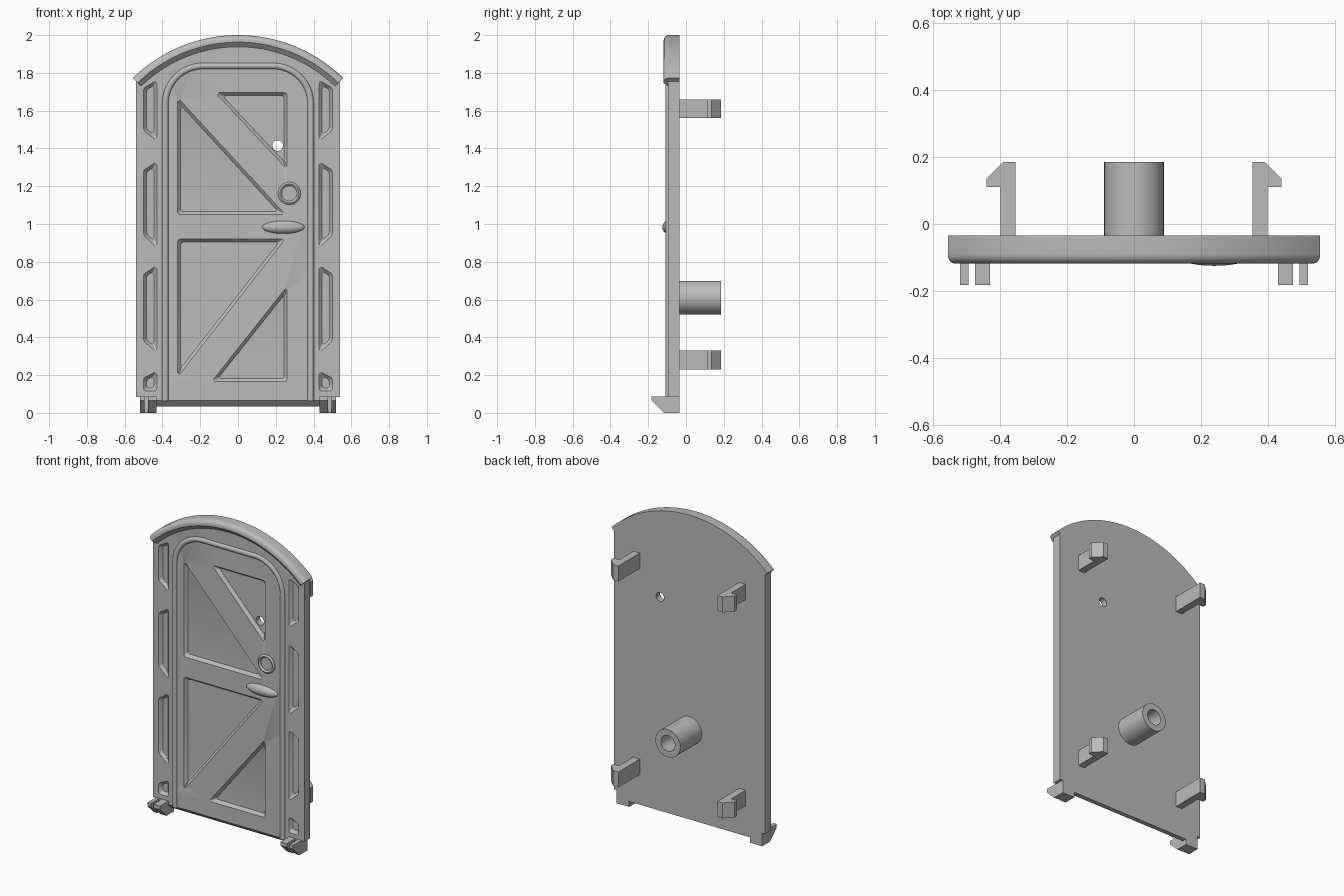
import bpy, bmesh, math
from mathutils import Vector

cube = bpy.data.objects.get("Cube")
if cube:
    bpy.data.objects.remove(cube, do_unlink=True)

COLOR = (0.5, 0.5, 0.5, 1)
grey = bpy.data.materials.new("light grey plastic")
grey.use_nodes = True
grey.diffuse_color = COLOR
grey.node_tree.nodes["Principled BSDF"].inputs["Base Color"].default_value = COLOR

FRONT, BACK = -0.095, -0.035
ARC_Z = 1.203          # centre height of the roof arc


def select(ob):
    bpy.ops.object.select_all(action='DESELECT')
    ob.select_set(True)
    bpy.context.view_layer.objects.active = ob


def finish(name, bm, smooth=False):
    bmesh.ops.recalc_face_normals(bm, faces=bm.faces[:])
    me = bpy.data.meshes.new(name)
    bm.to_mesh(me)
    bm.free()
    me.materials.append(grey)
    ob = bpy.data.objects.new(name, me)
    bpy.context.collection.objects.link(ob)
    if smooth:
        select(ob)
        bpy.ops.object.shade_smooth_by_angle(angle=math.radians(35))
    return ob


def loft(name, rings, closed=False, smooth=False, round_corners=0):
    """Skin equal-length closed rings; cap the ends or join them in a loop."""
    bm = bmesh.new()
    loops = [[bm.verts.new(p) for p in ring] for ring in rings]
    n = len(loops[0])
    pairs = list(zip(loops, loops[1:])) + ([(loops[-1], loops[0])] if closed else [])
    for a, b in pairs:
        for i in range(n):
            j = (i + 1) % n
            bm.faces.new((a[i], a[j], b[j], b[i]))
    if not closed:
        bm.faces.new(loops[0])
        bm.faces.new(loops[-1])
    if round_corners:
        ends = set(loops[0]), set(loops[-1])
        edges = [e for e in bm.edges if not any(set(e.verts) <= s for s in ends)]
        bmesh.ops.bevel(bm, geom=edges, offset=round_corners, segments=3,
                        profile=0.5, affect='EDGES')
    return finish(name, bm, smooth)


def prism(name, pts, axis, lo, hi):
    """Extrude a 2D outline along one axis."""
    def at(p, t):
        q = list(p)
        q.insert("xyz".index(axis), t)
        return q
    return loft(name, [[at(p, t) for p in pts] for t in (lo, hi)])


def lathe(name, profile, x, z, steps=48, closed=True):
    """Spin a closed (radius, y) profile about an axis along y."""
    rings = []
    for k in range(steps):
        a = math.tau * k / steps
        rings.append([(x + r * math.cos(a), y, z + r * math.sin(a)) for r, y in profile])
    return loft(name, rings, closed=True, smooth=True)


def offset(pts, d):
    """Move every side of a convex counter-clockwise outline inward by d."""
    out = []
    for i, p in enumerate(pts):
        p, a, b = Vector(p), Vector(pts[i - 1]), Vector(pts[(i + 1) % len(pts)])
        u, v = (p - a).normalized(), (b - p).normalized()
        n1, n2 = Vector((-u.y, u.x)), Vector((-v.y, v.x))
        out.append(p + (n1 + n2) * d / (1 + n1.dot(n2)))
    return out


def cut(target, cutter):
    cutter.hide_render = True
    select(target)
    mod = target.modifiers.new("cut", 'BOOLEAN')
    mod.operation, mod.solver, mod.object = 'DIFFERENCE', 'EXACT', cutter
    bpy.ops.object.modifier_apply(modifier=mod.name)
    bpy.data.objects.remove(cutter, do_unlink=True)


def recess(target, pts, depth=0.02):
    """Sink a sloped-wall pocket into the front face."""
    area = sum(pts[i - 1][0] * p[1] - p[0] * pts[i - 1][1] for i, p in enumerate(pts))
    if area < 0:
        pts = pts[::-1]
    rings = [[(p.x, FRONT + s, p.y) for p in offset(pts, s * 0.8)]
             for s in (-0.01, depth)]
    cut(target, loft("pocket_cutter", rings, round_corners=0.012))


# Door panel with arched top and narrower foot
half = math.asin(0.54 / 0.775)
outline = [(-0.54, 0.085), (-0.52, 0.085), (-0.52, 0.035),
           (0.52, 0.035), (0.52, 0.085), (0.54, 0.085)]
for k in range(41):
    a = half * (1 - k / 20)
    outline.append((0.775 * math.sin(a), ARC_Z + 0.775 * math.cos(a)))
panel = prism("door_panel", outline, "y", FRONT, BACK)

# Sloped lower front edge
cut(panel, prism("sill_cutter", [(-0.115, 0.085), (-0.045, 0.015), (-0.115, 0.015)],
                 "x", -0.6, 0.6))

# Triangular pockets on the door
for tri in ([(-0.32, 1.67), (-0.32, 1.05), (0.25, 1.05)],
            [(-0.12, 1.695), (0.26, 1.695), (0.26, 1.29)],
            [(-0.32, 0.92), (0.25, 0.92), (-0.32, 0.19)],
            [(-0.14, 0.165), (0.26, 0.165), (0.26, 0.67)]):
    recess(panel, tri)

# Side slots: (inner bottom, inner top, outer bottom, outer top)
for ib, it, ob_, ot in ((1.44, 1.76, 1.495, 1.72), (0.875, 1.33, 0.94, 1.285),
                        (0.32, 0.78, 0.38, 0.735), (0.115, 0.22, 0.115, 0.185)):
    for s in (-1, 1):
        recess(panel, [(s * 0.43, ib), (s * 0.5, ob_), (s * 0.5, ot), (s * 0.43, it)])

# Peep hole right through the panel
circle = [(0.21 + 0.028 * math.cos(math.tau * k / 32),
           1.415 + 0.028 * math.sin(math.tau * k / 32)) for k in range(32)]
cut(panel, prism("hole_cutter", circle, "y", -0.2, 0.1))
select(panel)
bpy.ops.object.shade_smooth_by_angle(angle=math.radians(25))

# Curved roof rim with rounded front edge
profile = [(0.735, BACK), (0.735, FRONT), (0.76, -0.118)]
for k in range(7):
    a = math.pi / 2 * k / 6
    profile.append((0.769 + 0.028 * math.sin(a), -0.09 - 0.028 * math.cos(a)))
profile.append((0.797, BACK))
half = math.asin(0.557 / 0.797)
rings = []
for k in range(49):
    a = half * (k / 24 - 1)
    rings.append([(r * math.sin(a), y, ARC_Z + r * math.cos(a)) for r, y in profile])
loft("roof_rim", rings, smooth=True)

# Rounded rib framing the door
path = [(-0.385, 0.062)]
for cx, start in ((-0.185, math.pi), (0.185, math.pi / 2)):
    for k in range(13):
        a = start - math.pi / 2 * k / 12
        path.append((cx + 0.2 * math.cos(a), 1.637 + 0.2 * math.sin(a)))
path.append((0.385, 0.062))
curve = bpy.data.curves.new("door_frame_rib", 'CURVE')
curve.dimensions = '3D'
curve.bevel_depth, curve.bevel_resolution, curve.use_fill_caps = 0.0175, 4, True
spline = curve.splines.new('POLY')
spline.points.add(len(path) - 1)
for pt, (x, z) in zip(spline.points, path):
    pt.co = (x, -0.0905, z, 1)
curve.materials.append(grey)
rib = bpy.data.objects.new("door_frame_rib", curve)
bpy.context.collection.objects.link(rib)
select(rib)
bpy.ops.object.convert(target='MESH')
bpy.ops.object.shade_smooth_by_angle(angle=math.radians(35))

# Lock ring and oval handle
lathe("lock_ring", [(0.06, -0.085), (0.06, -0.099), (0.055, -0.106), (0.05, -0.108),
                    (0.045, -0.106), (0.04, -0.099), (0.04, -0.085)], 0.272, 1.162)
bm = bmesh.new()
bmesh.ops.create_uvsphere(bm, u_segments=40, v_segments=20, radius=1)
bmesh.ops.scale(bm, vec=(0.112, 0.03, 0.034), verts=bm.verts)
bmesh.ops.translate(bm, vec=(0.24, FRONT, 0.983), verts=bm.verts)
finish("door_handle", bm, smooth=True)

# Hollow peg on the back
lathe("back_peg", [(0.089, BACK - 0.01), (0.089, 0.185), (0.05, 0.185), (0.05, BACK - 0.01)],
      0, 0.61)

# Snap hooks on the back and slotted feet
for s, side in ((1, "left"), (-1, "right")):
    hook = [(0.354, BACK - 0.01), (0.4, BACK - 0.01), (0.4, 0.11), (0.441, 0.11),
            (0.441, 0.135), (0.391, 0.185), (0.354, 0.185)]
    for z, level in ((0.23, "lower"), (1.56, "upper")):
        prism(f"{level}_{side}_hook", [(s * x, y) for x, y in hook], "z", z, z + 0.1)
    toe = [(BACK, 0), (-0.115, 0), (-0.182, 0.065), (-0.182, 0.088), (BACK, 0.088)]
    for x0, x1, part in ((0.431, 0.476, "inner"), (0.495, 0.52, "outer")):
        prism(f"{side}_{part}_toe", toe, "x", s * x0, s * x1)
    prism(f"{side}_foot_block", [(-0.105, 0), (BACK, 0), (BACK, 0.088), (-0.105, 0.088)],
          "x", s * 0.47, s * 0.5)
